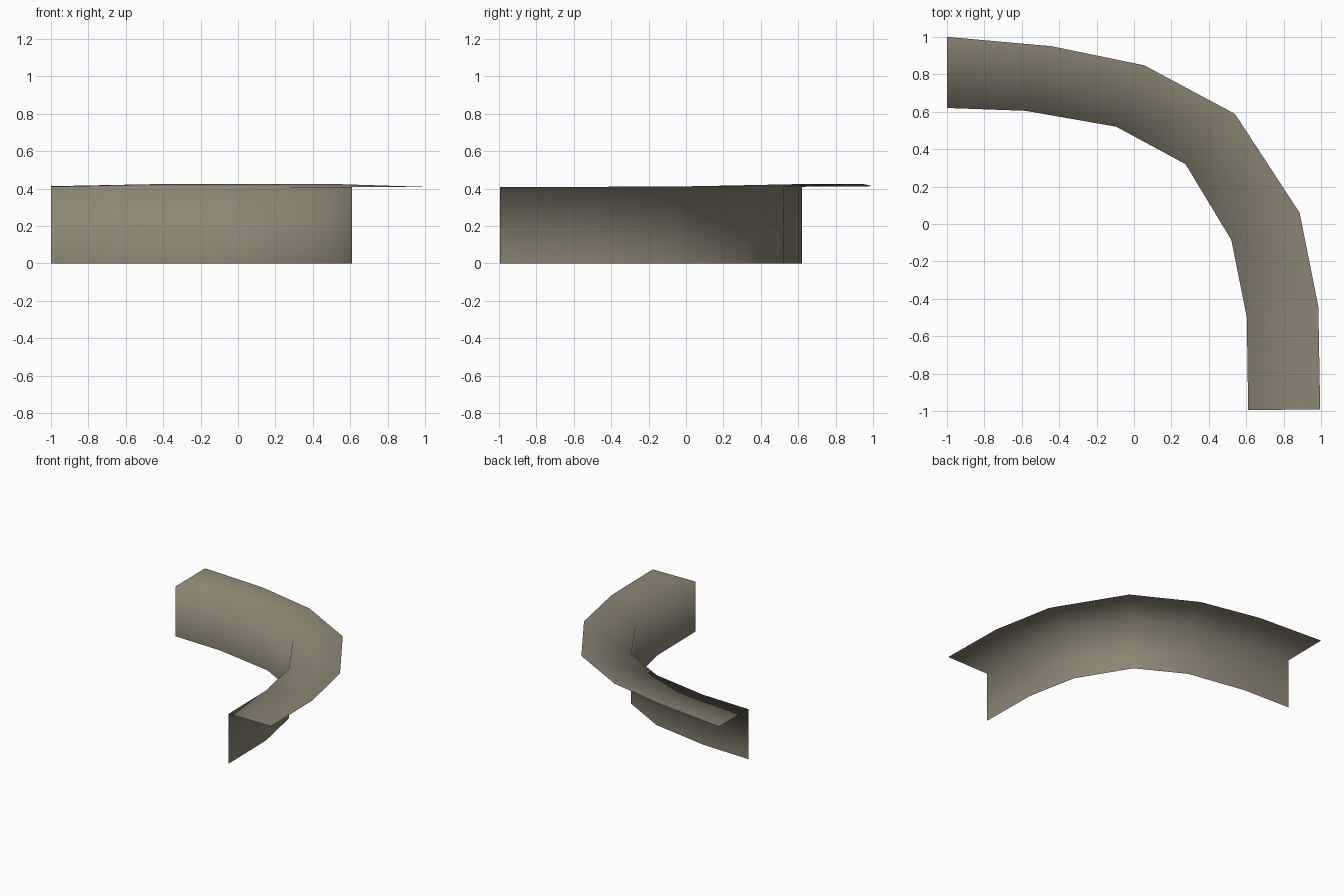
import bpy

if "Cube" in bpy.data.objects:
    bpy.data.objects.remove(bpy.data.objects["Cube"])

# Curved guard: a thin L-profile swept round a corner (upright wall, top flange outwards)
inner = [(-1, .62), (-.58, .605), (-.095, .52), (.275, .32), (.52, -.085), (.603, -.5), (.61, -.995)]
outer = [(-1, 1), (-.44, .95), (.055, .848), (.54, .588), (.885, .06), (.985, -.44), (.995, -.99)]
lip_z = [.413, .424, .424, .424, .413, .41, .41]
WALL_TOP = .41

# Three points per section: wall foot, bend, flange edge
verts = []
for (ix, iy), (ox, oy), z in zip(inner, outer, lip_z):
    verts += [(ix, iy, 0), (ix, iy, WALL_TOP), (ox, oy, z)]
faces = [(a, a + 3, a + 4, a + 1)
         for s in range(len(inner) - 1) for a in (3 * s, 3 * s + 1)]

mesh = bpy.data.meshes.new("curved_guard")
mesh.from_pydata(verts, [], faces)
guard = bpy.data.objects.new("curved_guard", mesh)
bpy.context.collection.objects.link(guard)

# Soft shading over the whole strip, including the bend
for p in mesh.polygons:
    p.use_smooth = True

# Dull olive-grey paint
paint = bpy.data.materials.new("olive grey")
paint.diffuse_color = (.26, .235, .17, 1)
paint.use_nodes = True
paint.node_tree.nodes["Principled BSDF"].inputs["Base Color"].default_value = paint.diffuse_color
mesh.materials.append(paint)
